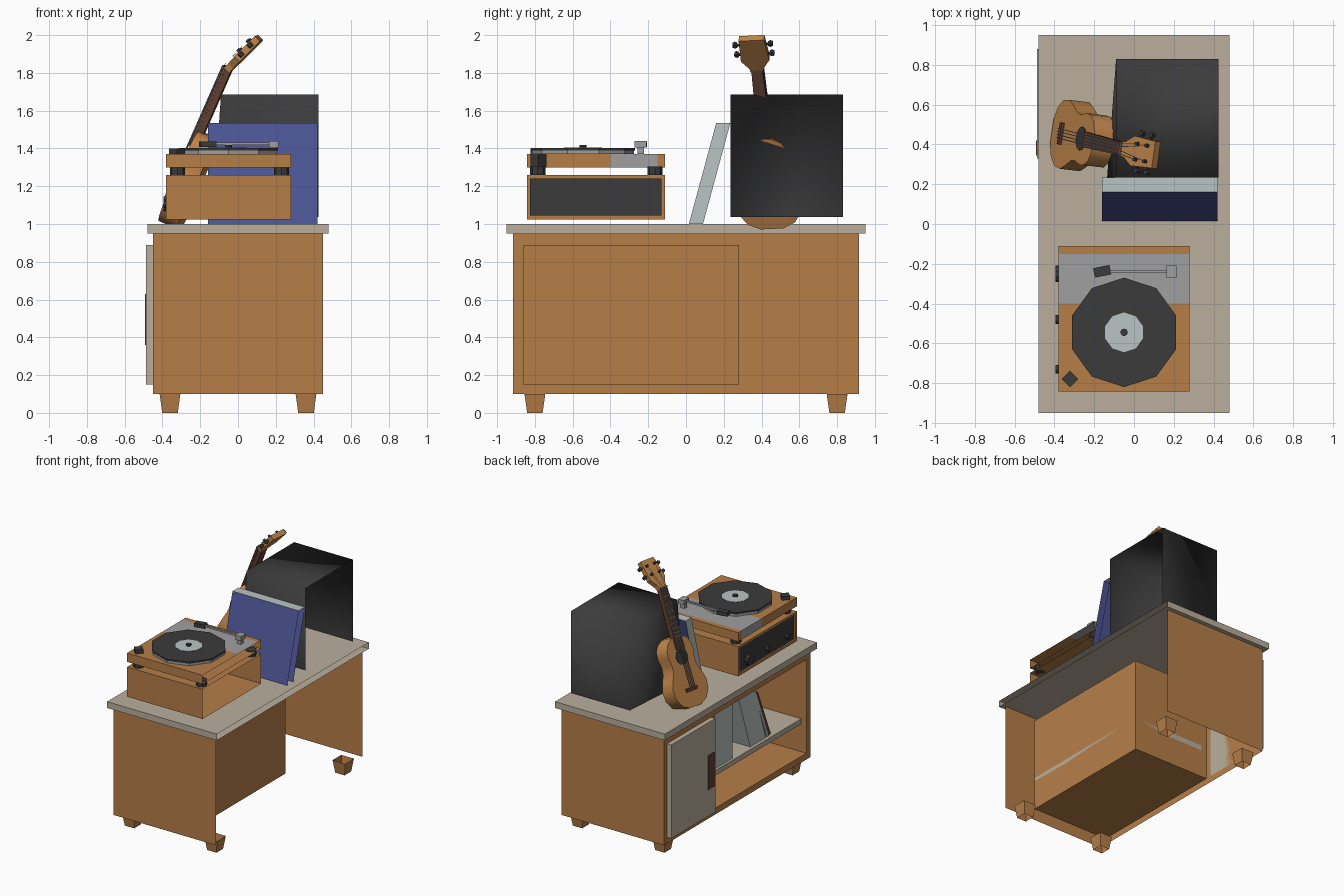
import bpy, bmesh, math
from mathutils import Matrix, Vector

if "Cube" in bpy.data.objects:
    bpy.data.objects.remove(bpy.data.objects["Cube"])


def material(name, r, g, b):
    m = bpy.data.materials.new(name)
    m.diffuse_color = (r, g, b, 1)
    m.use_nodes = True
    m.node_tree.nodes["Principled BSDF"].inputs["Base Color"].default_value = m.diffuse_color
    return m


WOOD = material("oak wood", .47, .21, .066)
STONE = material("beige board", .49, .43, .335)
DARK = material("charcoal", .044, .044, .044)
METAL = material("grey metal", .35, .35, .35)
PAPER = material("pale sleeve edge", .49, .56, .55)
BLUE = material("blue sleeve", .072, .09, .30)
BROWN = material("dark brown wood", .12, .05, .032)
HONEY = material("honey wood", .53, .235, .07)


def make(name, verts, faces, mats, index=None, matrix=None, smooth=None):
    """Mesh object; index lists one material slot per face."""
    me = bpy.data.meshes.new(name)
    me.from_pydata([tuple(v) for v in verts], [], faces)
    for m in mats:
        me.materials.append(m)
    if index:
        for p, i in zip(me.polygons, index):
            p.material_index = i
    bm = bmesh.new()
    bm.from_mesh(me)
    bmesh.ops.recalc_face_normals(bm, faces=bm.faces)
    bm.to_mesh(me)
    bm.free()
    ob = bpy.data.objects.new(name, me)
    bpy.context.collection.objects.link(ob)
    if matrix:
        ob.matrix_world = matrix
    if smooth:
        for o in bpy.context.selected_objects:
            o.select_set(False)
        ob.select_set(True)
        bpy.context.view_layer.objects.active = ob
        bpy.ops.object.shade_smooth_by_angle(angle=math.radians(smooth))
    return ob


SIDES = {"-x": (0, 2, 6, 4), "+x": (1, 3, 7, 5), "-y": (0, 1, 5, 4),
         "+y": (2, 3, 7, 6), "-z": (0, 1, 3, 2), "+z": (4, 5, 7, 6)}


def box(name, lo, hi, mat, skip=(), lean=0, paint=None, matrix=None, taper=0):
    """Box with optional open sides, y-lean of the top, bottom taper, painted sides."""
    paint = paint or {}
    verts = []
    for i in range(8):
        v = [(hi if i >> k & 1 else lo)[k] for k in range(3)]
        if i >= 4:
            v[1] += lean
        else:
            for k in (0, 1):
                v[k] += -taper if i >> k & 1 else taper
        verts.append(v)
    keep = [s for s in SIDES if s not in skip]
    mats = [mat] + [m for m in dict.fromkeys(paint.values())]
    idx = [mats.index(paint.get(s, mat)) for s in keep]
    return make(name, verts, [SIDES[s] for s in keep], mats, idx, matrix)


def prism(name, pts, z0, z1, mat, matrix=None, smooth=None):
    n = len(pts)
    verts = [(x, y, z0) for x, y in pts] + [(x, y, z1) for x, y in pts]
    faces = [tuple(range(n)), tuple(range(n, 2 * n))]
    faces += [(i, (i + 1) % n, n + (i + 1) % n, n + i) for i in range(n)]
    return make(name, verts, faces, [mat], None, matrix, smooth)


def disc(name, c, r, z0, z1, sides, mat, matrix=None):
    pts = [(c[0] + r * math.cos(math.pi / 2 + 2 * math.pi * i / sides),
            c[1] + r * math.sin(math.pi / 2 + 2 * math.pi * i / sides)) for i in range(sides)]
    return prism(name, pts, z0, z1, mat, matrix)


def casing(name, x0, x1, y, z, hy, hz, depth, back_mat, lids):
    """Backless case: front frame at x0 with a recessed opening, plus end panels."""
    def rect(x, a, b):
        return [(x, a[0], b[0]), (x, a[1], b[0]), (x, a[1], b[1]), (x, a[0], b[1])]
    verts = rect(x0, y, z) + rect(x0, hy, hz) + rect(x0 + depth, hy, hz) + rect(x1, y, z)
    faces = [(8, 9, 10, 11)]
    for i in range(4):
        j = (i + 1) % 4
        faces += [(i, j, 4 + j, 4 + i), (4 + i, 4 + j, 8 + j, 8 + i)]
        if lids or i in (1, 3):
            faces.append((i, j, 12 + j, 12 + i))
    return make(name, verts, faces, [WOOD, back_mat], [1] + [0] * (len(faces) - 1))


# Cabinet with open compartment, board top, feet, door and shelf
casing("cabinet", -.45, .45, (-.915, .915), (.1, .95), (-.86, .28), (.15, .89), .67, WOOD, False)
box("cabinet_top", (-.48, -.95, .95), (.48, .95, 1), STONE, skip=("+x",))
for sx in (-1, 1):
    for sy in (-1, 1):
        x, y = sx * .36, sy * .8
        box("cabinet_foot", (x - .055, y - .055, 0), (x + .055, y + .055, .1), WOOD,
            skip=("+z", "-z"), taper=.014)
box("sliding_door", (-.488, .33, .15), (-.45, .88, .89), STONE)
box("door_handle", (-.493, .345, .36), (-.487, .42, .63), BROWN)
box("shelf", (-.405, -.86, .37), (.22, .28, .41), STONE)

# Sleeves on the shelf
cover = {"-y": BLUE}
box("shelf_sleeves_upright", (-.385, -.03, .41), (.18, .26, .85), PAPER, paint=cover)
box("shelf_sleeves_leaning", (-.38, -.455, .41), (.18, -.26, .86), PAPER, lean=.15, paint=cover)
box("shelf_sleeve_thin", (-.38, -.495, .41), (.18, -.47, .82), PAPER, lean=.16)
box("shelf_sleeve_brown", (-.37, -.53, .41), (.18, -.505, .80), BROWN, lean=.16)

# Sleeves on the cabinet top, leaning on the speaker
box("leaning_sleeves", (-.16, .015, 1.0), (.42, .09, 1.535), PAPER, skip=("+x", "-z"),
    lean=.145, paint={"-y": BLUE, "+y": BLUE})

# Speaker, one lower corner pushed out
spk = box("speaker", (-.09, .235, 1.037), (.425, .83, 1.685), DARK, skip=("+x", "-z"))
for v in spk.data.vertices:
    if v.co.x < 0 and v.co.y < .5 and v.co.z < 1.3:
        v.co.x = -.135
for p in spk.data.polygons:
    p.use_smooth = True

# Amplifier with recessed dark panel and knobs
casing("amplifier", -.38, .28, (-.842, -.11), (1.025, 1.26), (-.825, -.13), (1.045, 1.24),
       .012, DARK, True)
for y, r in ((-.25, .042), (-.48, .022), (-.73, .022)):
    disc("amplifier_knob", (0, 0), r, -.03, .0, 10, DARK,
         Matrix.Translation((-.395, y, 1.105)) @ Matrix.Rotation(math.radians(-90), 4, 'Y'))

# Turntable plinth: wood with a metal band
ys = [-.842, -.40, -.15, -.11]
verts = [(x, y, z) for y in ys for x, z in ((.28, 1.3), (-.38, 1.3), (-.38, 1.37), (.28, 1.37))]
faces, idx = [(0, 1, 2, 3), (12, 13, 14, 15)], [0, 0]
for k in range(3):
    for i in range(3):
        faces.append((4 * k + i, 4 * k + i + 1, 4 * k + i + 5, 4 * k + i + 4))
        idx.append(1 if k == 1 and i > 0 else 0)
make("turntable_plinth", verts, faces, [WOOD, METAL], idx)
for x in (-.32, .23):
    for y in (-.785, -.165):
        disc("turntable_foot", (x, y), .04, 1.26, 1.305, 8, DARK)
disc("speed_knob", (-.322, -.78), .042, 1.30, 1.40, 4, DARK)

# Platter, record, label, spindle
hub = (-.05, -.545)
disc("platter", hub, .27, 1.37, 1.388, 10, METAL)
disc("record", hub, .275, 1.388, 1.402, 10, DARK)
disc("record_label", hub, .1, 1.402, 1.405, 10, PAPER)
disc("spindle", hub, .019, 1.405, 1.418, 8, DARK)

# Tone arm
box("arm_post", (.17, -.258, 1.37), (.205, -.223, 1.405), METAL)
box("arm_pivot", (.163, -.272, 1.405), (.215, -.208, 1.44), METAL)
box("arm_tube", (-.125, -.247, 1.418), (.165, -.233, 1.432), METAL)
box("head_shell", (-.042, -.024, -.015), (.042, .024, .015), DARK,
    matrix=Matrix.Translation((-.16, -.238, 1.422)) @ Matrix.Rotation(.2, 4, 'Z'))

# Guitar frame: X across, Y up the neck, Z out of the face
a = Vector((.40, -.10, .91)).normalized()
w = Vector((-.14, -.989, -.046))
w = (w - a * w.dot(a)).normalized()
n = w.cross(a)
G = Matrix((w, a, n)).transposed().to_4x4()
G.translation = (-.413, .467, 1.02)

half = [(.06, 0), (.125, .03), (.168, .09), (.175, .16), (.152, .22), (.122, .28),
        (.117, .33), (.131, .39), (.128, .44), (.1, .49), (.05, .518)]


def mirrored(h):
    return h + [(-x, y) for x, y in reversed(h)]


prism("guitar_body", mirrored(half), -.112, 0, HONEY, G, 40)
disc("sound_hole", (0, .37), .06, 0, .004, 12, DARK, G)
box("guitar_bridge", (-.055, .115, 0), (.055, .14, .016), BROWN, matrix=G)
prism("guitar_neck", mirrored([(.04, .43), (.033, .89)]), .001, .016, BROWN, G)
prism("neck_back", mirrored([(.036, .5), (.03, .89)]), -.03, .001, BROWN, G)
for i in range(9):
    s = .89 - .44 * (1 - .93 ** (i * 1.7)) / .75
    box("fret", (-.034, s - .003, .015), (.034, s + .003, .02), METAL, matrix=G)
for i in range(4):
    x = (i - 1.5) * .016
    box("string", (x - .002, .12, .022), (x + .002, .89, .026), METAL, matrix=G)

# Head bent back, with tuning pegs
H = G @ Matrix.Translation((0, .885, .01)) @ Matrix.Rotation(math.radians(-21), 4, 'X')
prism("guitar_head", mirrored([(.034, 0), (.04, .03), (.076, .085), (.068, .238)]), -.038, 0, HONEY, H)
for s in (-1, 1):
    for t in (.12, .19):
        disc("peg_post", (s * .04, t), .01, 0, .018, 6, DARK, H)
        box("peg_shaft", (s * .08 - .015, t - .005, -.024), (s * .08 + .015, t + .005, -.014), DARK, matrix=H)
        disc("tuning_peg", (s * .095, t), .014, -.03, -.006, 6, DARK, H)
for i in range(4):
    s, t = (-1 if i < 2 else 1), (.12 if i in (0, 3) else .19)
    p, q = Vector(((i - 1.5) * .016, .0, .012)), Vector((s * .04, t, .012))
    e = Vector((.002, 0, 0))
    make("head_string", [p - e, p + e, q + e, q - e], [(0, 1, 2, 3)], [METAL], None, H)
